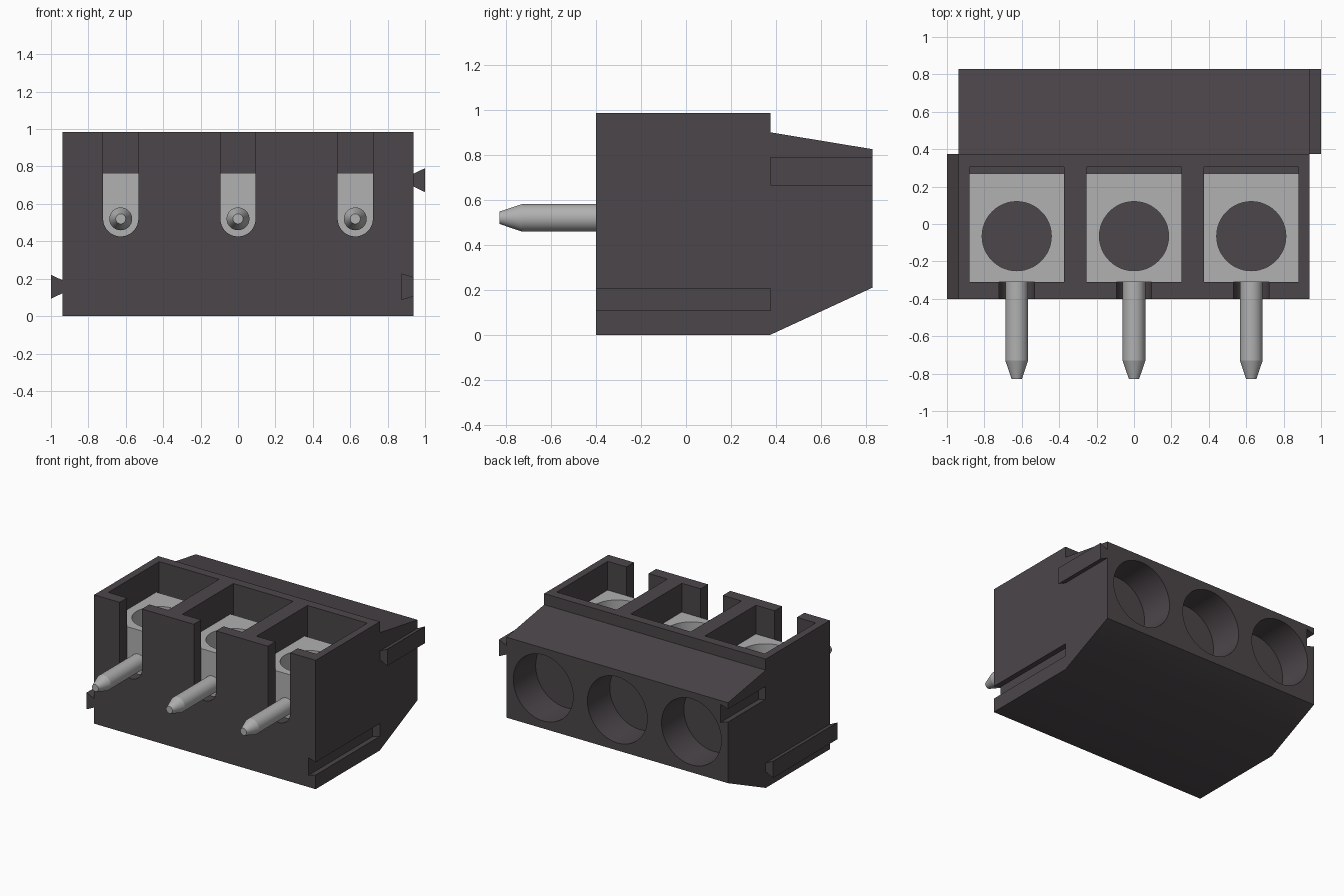
import bpy, bmesh, math

cube = bpy.data.objects.get("Cube")
if cube:
    bpy.data.objects.remove(cube, do_unlink=True)


def material(name, rgb, rough):
    m = bpy.data.materials.new(name)
    m.use_nodes = True
    m.diffuse_color = (*rgb, 1)
    bsdf = next(n for n in m.node_tree.nodes if n.type == 'BSDF_PRINCIPLED')
    bsdf.inputs["Base Color"].default_value = (*rgb, 1)
    bsdf.inputs["Roughness"].default_value = rough
    return m


PLASTIC = material("charcoal plastic", (0.072, 0.061, 0.068), 0.6)
METAL = material("grey metal", (0.44, 0.44, 0.44), 0.5)


def prism(name, pts, axis, a, b, mat=PLASTIC, end_pts=None):
    """Extrude a 2D outline along an axis from a to b, optionally to another outline."""
    def place(p, t):
        return {'x': (t, p[0], p[1]), 'y': (p[0], t, p[1]), 'z': (p[0], p[1], t)}[axis]
    bm = bmesh.new()
    lo = [bm.verts.new(place(p, a)) for p in pts]
    hi = [bm.verts.new(place(p, b)) for p in (end_pts or pts)]
    n = len(pts)
    bm.faces.new(lo)
    bm.faces.new(hi)
    for i in range(n):
        j = (i + 1) % n
        bm.faces.new((lo[i], lo[j], hi[j], hi[i]))
    bmesh.ops.recalc_face_normals(bm, faces=bm.faces)
    me = bpy.data.meshes.new(name)
    bm.to_mesh(me)
    bm.free()
    me.materials.append(mat)
    ob = bpy.data.objects.new(name, me)
    bpy.context.collection.objects.link(ob)
    return ob


def circle(cx, cy, r, n=48, start=0.0, sweep=2 * math.pi):
    return [(cx + r * math.cos(start + sweep * i / n),
             cy + r * math.sin(start + sweep * i / n)) for i in range(n)]


def rect(x0, x1, y0, y1):
    return [(x0, y0), (x1, y0), (x1, y1), (x0, y1)]


def select(ob):
    bpy.ops.object.select_all(action='DESELECT')
    ob.select_set(True)
    bpy.context.view_layer.objects.active = ob


def cut(ob, cutter):
    """Subtract the cutter, then discard it."""
    select(ob)
    mod = ob.modifiers.new("cut", 'BOOLEAN')
    mod.operation = 'DIFFERENCE'
    mod.solver = 'EXACT'
    mod.object = cutter
    bpy.ops.object.modifier_apply(modifier=mod.name)
    bpy.data.objects.remove(cutter, do_unlink=True)


def smooth(ob):
    select(ob)
    bpy.ops.object.shade_smooth_by_angle(angle=math.radians(30))


def dovetail(x_narrow, x_wide, z, narrow, wide):
    return [(x_narrow, z - narrow), (x_wide, z - wide),
            (x_wide, z + wide), (x_narrow, z + narrow)]


W, Y0, STEP, Y1 = 0.937, -0.4, 0.375, 0.83
PIN_Z = 0.52
POLES = (-0.627, 0.0, 0.627)

# Housing: side profile extruded across the width
housing = prism("housing", [(Y0, 0), (STEP, 0), (Y1, 0.21), (Y1, 0.825),
                            (STEP, 0.9), (STEP, 0.985), (Y0, 0.985)], 'x', -W, W)

for x in POLES:
    # Top pocket, round-bottomed front slot, wire entry at the back
    cut(housing, prism("pocket_cutter", rect(x - 0.253, x + 0.253, -0.31, 0.305), 'z', 0.28, 1.2))
    slot = circle(x, PIN_Z, 0.094, 24, math.pi, math.pi) + \
        [(x + 0.094, PIN_Z), (x + 0.094, 1.2), (x - 0.094, 1.2)]
    cut(housing, prism("slot_cutter", slot, 'y', -0.6, -0.29))
    cut(housing, prism("entry_cutter", circle(x, PIN_Z, 0.253), 'y', 0.56, 1.0))

# Dovetail grooves: low on the left, high on the right
cut(housing, prism("groove_cutter", dovetail(W + 0.01, W - 0.062, 0.157, 0.046, 0.068),
                   'y', -0.6, STEP))
cut(housing, prism("groove_cutter", dovetail(-W - 0.01, -W + 0.062, 0.727, 0.046, 0.068),
                   'y', STEP, 1.0))
smooth(housing)

# Matching dovetail rails on the opposite sides
prism("right_rail", dovetail(-W + 0.002, -1.0, 0.157, 0.033, 0.064), 'y', Y0, STEP)
prism("left_rail", dovetail(W - 0.002, 1.0, 0.727, 0.033, 0.064), 'y', STEP, Y1)

for i, x in enumerate(POLES, 1):
    # Metal clamp with a screw hole
    clamp = prism(f"clamp_{i}", rect(x - 0.253, x + 0.253, -0.31, 0.27), 'z', 0.28, 0.765, METAL)
    cut(clamp, prism("hole_cutter", circle(x, -0.065, 0.185), 'z', 0.1, 1.0, METAL))
    smooth(clamp)

    # Pin with a tapered tip
    ring = circle(x, PIN_Z, 0.061, 32)
    smooth(prism(f"pin_{i}", ring, 'y', -0.73, -0.30, METAL))
    smooth(prism(f"pin_tip_{i}", ring, 'y', -0.73, -0.83, METAL, circle(x, PIN_Z, 0.027, 32)))
